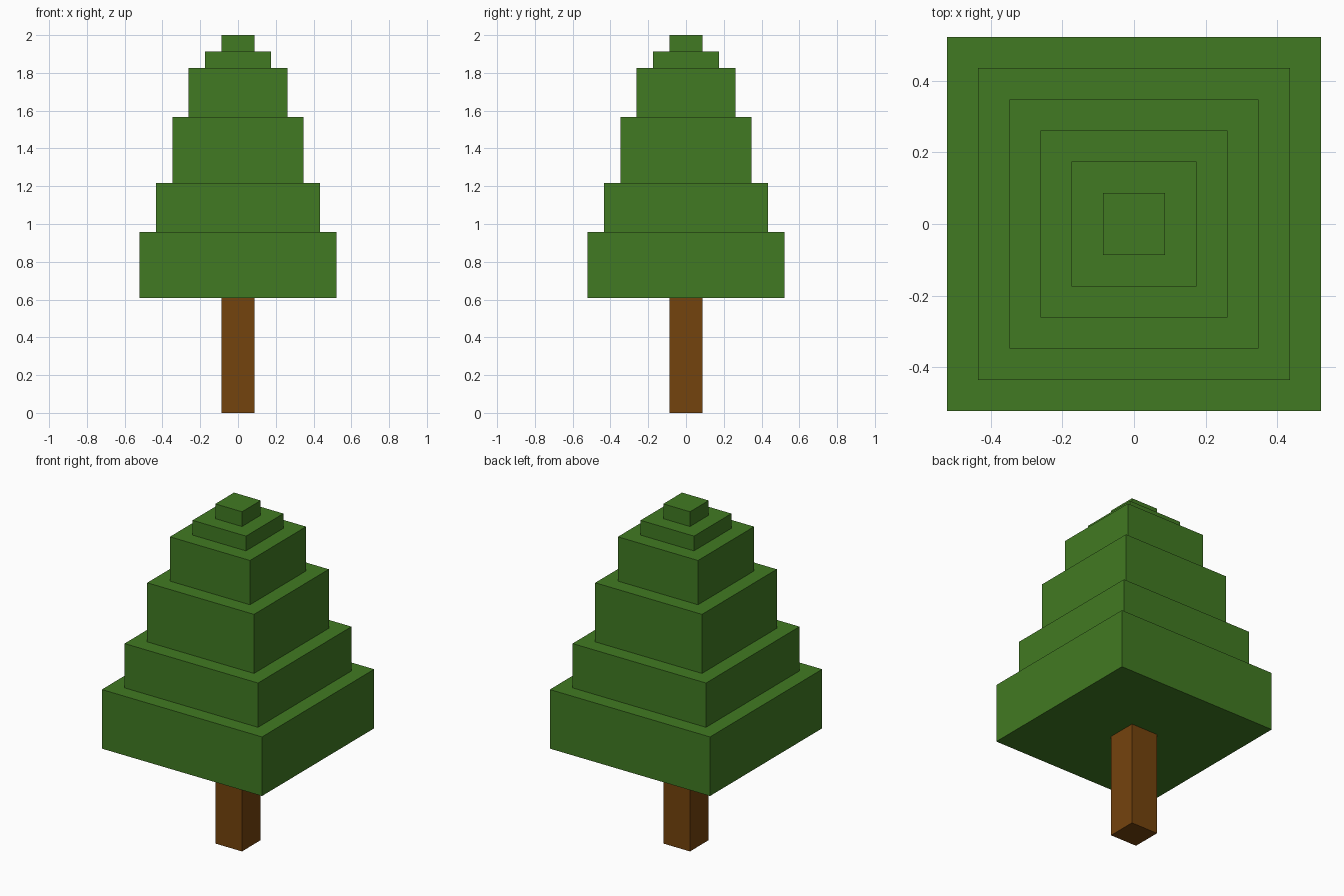
import bpy
import bmesh
from mathutils import Matrix

cube = bpy.data.objects.get("Cube")
if cube:
    bpy.data.objects.remove(cube, do_unlink=True)

UNIT = 2 / 23  # the tree is 23 blocks tall


def make_material(name, color):
    mat = bpy.data.materials.new(name)
    mat.use_nodes = True
    mat.diffuse_color = color
    bsdf = next(n for n in mat.node_tree.nodes if n.type == "BSDF_PRINCIPLED")
    bsdf.inputs["Base Color"].default_value = color
    return mat


def add_block(name, width, bottom, height, mat):
    """Square block, sized in units, standing on the given level."""
    bm = bmesh.new()
    size = Matrix.Diagonal((width * UNIT, width * UNIT, height * UNIT, 1))
    lift = Matrix.Translation((0, 0, (bottom + height / 2) * UNIT))
    bmesh.ops.create_cube(bm, size=1, matrix=lift @ size)
    mesh = bpy.data.meshes.new(name)
    bm.to_mesh(mesh)
    bm.free()
    mesh.materials.append(mat)
    obj = bpy.data.objects.new(name, mesh)
    bpy.context.collection.objects.link(obj)


leaf_green = make_material("leaf green", (0.053, 0.195, 0.016, 1))
bark_brown = make_material("bark brown", (0.175, 0.056, 0.004, 1))

# Trunk
TRUNK_HEIGHT = 7
add_block("trunk", 2, 0, TRUNK_HEIGHT, bark_brown)

# Foliage tiers, each two units narrower than the one below
level = TRUNK_HEIGHT
for i, height in enumerate((4, 3, 4, 3, 1, 1)):
    add_block(f"foliage_tier_{i + 1}", 12 - 2 * i, level, height, leaf_green)
    level += height
